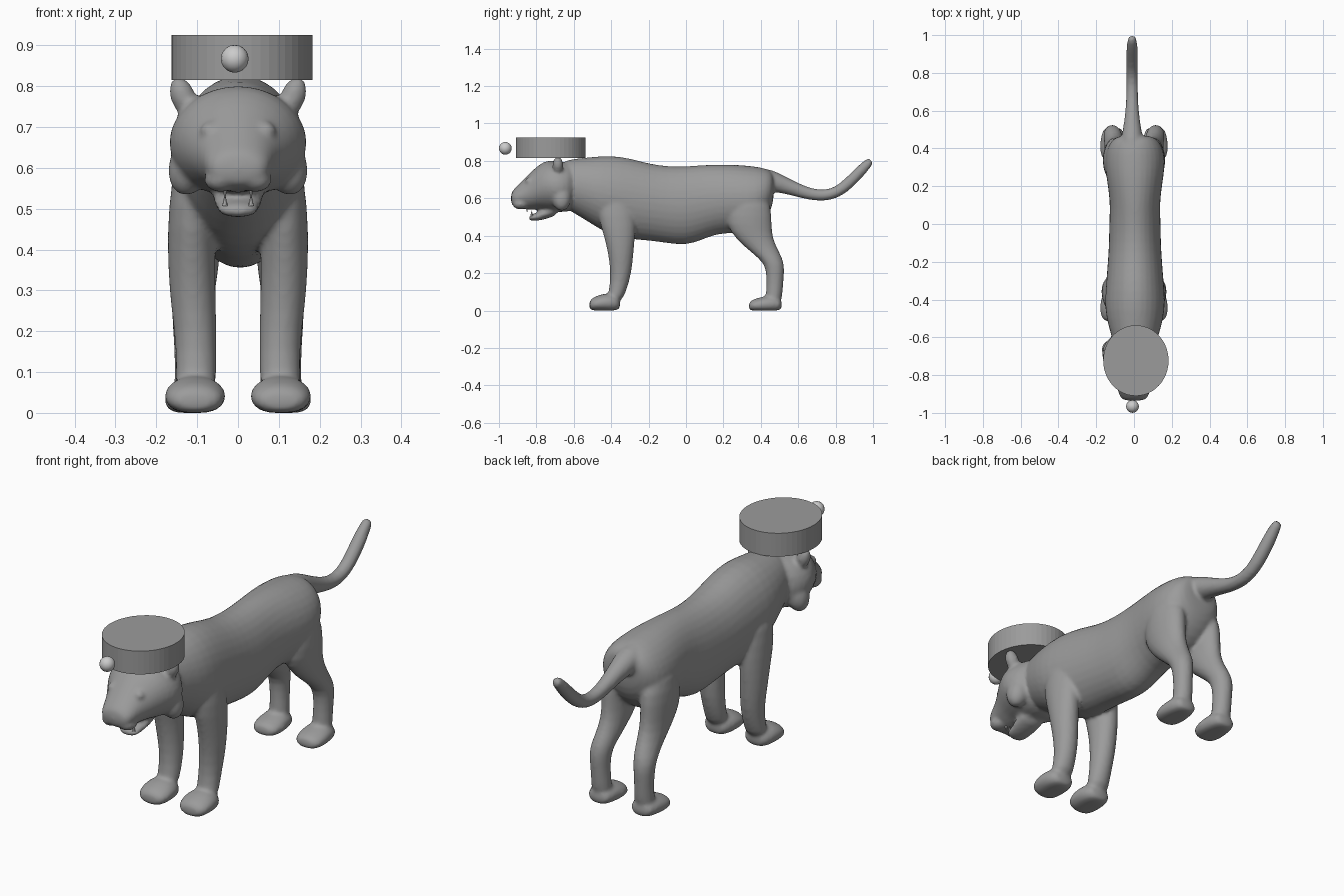
import bpy, bmesh, math
from mathutils import Vector, Matrix

cube = bpy.data.objects.get("Cube")
if cube:
    bpy.data.objects.remove(cube, do_unlink=True)


def material(name, value):
    m = bpy.data.materials.new(name)
    m.use_nodes = True
    col = (value, value, value, 1)
    m.diffuse_color = col
    m.node_tree.nodes["Principled BSDF"].inputs["Base Color"].default_value = col
    return m


fur_grey = material("fur grey", 0.33)
pale_grey = material("pale grey", 0.6)


def finish(name, bm, mat):
    bmesh.ops.recalc_face_normals(bm, faces=bm.faces[:])
    me = bpy.data.meshes.new(name)
    bm.to_mesh(me)
    bm.free()
    ob = bpy.data.objects.new(name, me)
    bpy.context.collection.objects.link(ob)
    me.materials.append(mat)
    return ob


def loft(bm, rings, tilt=None, sides=16):
    """Skin ellipses (x, y, z, half width, half depth); tilt None follows the path."""
    loops = []
    for i, (x, y, z, rx, rd) in enumerate(rings):
        if tilt is None:
            a, b = rings[max(i - 1, 0)], rings[min(i + 1, len(rings) - 1)]
            angle = math.atan2(b[2] - a[2], b[1] - a[1]) + math.pi / 2
        else:
            angle = tilt
        loop = []
        for k in range(sides):
            t = 2 * math.pi * k / sides
            d = rd * math.sin(t)
            p = (x + rx * math.cos(t), y + d * math.cos(angle), max(0, z + d * math.sin(angle)))
            loop.append(bm.verts.new(p))
        loops.append(loop)
    for a, b in zip(loops, loops[1:]):
        for k in range(sides):
            n = (k + 1) % sides
            bm.faces.new((a[k], a[n], b[n], b[k]))
    bm.faces.new(loops[0])
    bm.faces.new(loops[-1])


def blob(bm, centre, radii, turn=0):
    mat = Matrix.Translation(centre) @ Matrix.Rotation(turn, 4, 'Y') @ Matrix.Diagonal((*radii, 1))
    bmesh.ops.create_uvsphere(bm, u_segments=16, v_segments=10, radius=1, matrix=mat)


UPRIGHT = math.pi / 2
body = bmesh.new()

# torso: y, top, bottom, half width
torso = [(-.68, .80, .56, .10), (-.60, .815, .52, .125), (-.50, .825, .455, .155),
         (-.41, .835, .40, .165), (-.30, .82, .375, .155), (-.20, .79, .37, .147),
         (-.10, .775, .355, .14), (0, .775, .343, .14), (.08, .782, .37, .135),
         (.16, .785, .405, .14), (.25, .785, .41, .155), (.34, .778, .41, .165),
         (.41, .768, .46, .15), (.455, .75, .53, .115), (.47, .72, .60, .07)]
loft(body, [(.005, y, (t + b) / 2, w, (t - b) / 2) for y, t, b, w in torso], UPRIGHT)

# head and muzzle: y, centre height, half width, half height
head = [(-.59, .665, .125, .13), (-.63, .66, .16, .135), (-.685, .66, .178, .138),
        (-.74, .67, .163, .14), (-.79, .66, .135, .12), (-.83, .638, .108, .103),
        (-.87, .62, .09, .08), (-.91, .603, .08, .056), (-.938, .598, .06, .034)]
loft(body, [(0, y, z, w, h) for y, z, w, h in head], UPRIGHT)

# lower jaw
jaw = [(-.68, .55, .07, .04), (-.74, .525, .062, .034), (-.79, .503, .055, .024),
       (-.825, .496, .048, .018), (-.84, .495, .03, .012)]
loft(body, [(0, y, z, w, h) for y, z, w, h in jaw], UPRIGHT)

# tail: y, height, radius
tail = [(.38, .70, .07), (.45, .695, .06), (.51, .675, .048), (.58, .65, .038),
        (.66, .622, .032), (.74, .612, .031), (.81, .632, .031), (.87, .68, .032),
        (.93, .742, .031), (.975, .79, .025), (.993, .803, .018)]
loft(body, [(-.01, y, z, r, r) for y, z, r in tail])

# legs: x, y, z, half width, half depth
front_leg = [(.105, -.38, .64, .05, .09), (.112, -.37, .5, .06, .105), (.114, -.355, .4, .06, .085),
             (.112, -.348, .3, .058, .068), (.104, -.347, .2, .053, .057),
             (.102, -.363, .11, .049, .047), (.105, -.39, .04, .055, .045)]
hind_leg = [(.09, .33, .66, .06, .09), (.1, .34, .55, .068, .12), (.102, .335, .46, .064, .125),
            (.1, .365, .38, .057, .10), (.105, .43, .305, .052, .075), (.115, .475, .25, .05, .053),
            (.115, .477, .18, .043, .047), (.112, .473, .1, .043, .045), (.112, .465, .03, .05, .045)]
# paws: y, z, half width, half height
front_paw = [(-.35, .035, .045, .03), (-.38, .04, .066, .05), (-.42, .043, .076, .052),
             (-.46, .04, .078, .045), (-.5, .033, .068, .037), (-.518, .028, .045, .022)]
hind_paw = [(.515, .03, .045, .03), (.48, .035, .06, .045), (.44, .035, .068, .048),
            (.395, .03, .072, .04), (.355, .026, .062, .034), (.335, .022, .04, .022)]
for s in (1, -1):
    for leg in (front_leg, hind_leg):
        loft(body, [(s * x, *rest) for x, *rest in leg], 0)
    for paw, cx in ((front_paw, .105), (hind_paw, .112)):
        loft(body, [(s * cx, y, z, w, h) for y, z, w, h in paw], UPRIGHT)
    # ears, eyes, upper lips and cheek ruff
    blob(body, (s * .135, -.685, .775), (.032, .03, .05), s * .35)
    blob(body, (s * .068, -.835, .69), (.026, .026, .024))
    blob(body, (s * .042, -.885, .57), (.042, .045, .03))
    blob(body, (s * .115, -.665, .61), (.055, .055, .08), s * -.3)

body_ob = finish("body", body, fur_grey)
sub = body_ob.modifiers.new("round", 'SUBSURF')
sub.levels = sub.render_levels = 1
fuse = body_ob.modifiers.new("fuse", 'REMESH')
fuse.mode = 'VOXEL'
fuse.voxel_size = .009
fuse.use_smooth_shade = True
relax = body_ob.modifiers.new("relax", 'SMOOTH')
relax.factor = .5
relax.iterations = 5

# teeth: small fangs in both jaws
teeth = bmesh.new()
for s in (1, -1):
    for y, z, flip in ((-.85, .54, math.pi), (-.825, .52, 0)):
        bmesh.ops.create_cone(teeth, cap_ends=True, segments=8, radius1=.007, radius2=.001, depth=.028,
                              matrix=Matrix.Translation((s * .032, y, z)) @ Matrix.Rotation(flip, 4, 'X'))
finish("teeth", teeth, pale_grey)

# drum-shaped hat
hat = bmesh.new()
bmesh.ops.create_cone(hat, cap_ends=True, segments=48, radius1=1, radius2=1, depth=.11,
                      matrix=Matrix.Translation((.01, -.723, .87)) @ Matrix.Diagonal((.173, .187, 1, 1)))
finish("hat", hat, fur_grey)

# ball in front of the hat
ball = bmesh.new()
blob(ball, (-.008, -.966, .867), (.034, .034, .034))
ball_ob = finish("ball", ball, pale_grey)
for p in ball_ob.data.polygons:
    p.use_smooth = True
